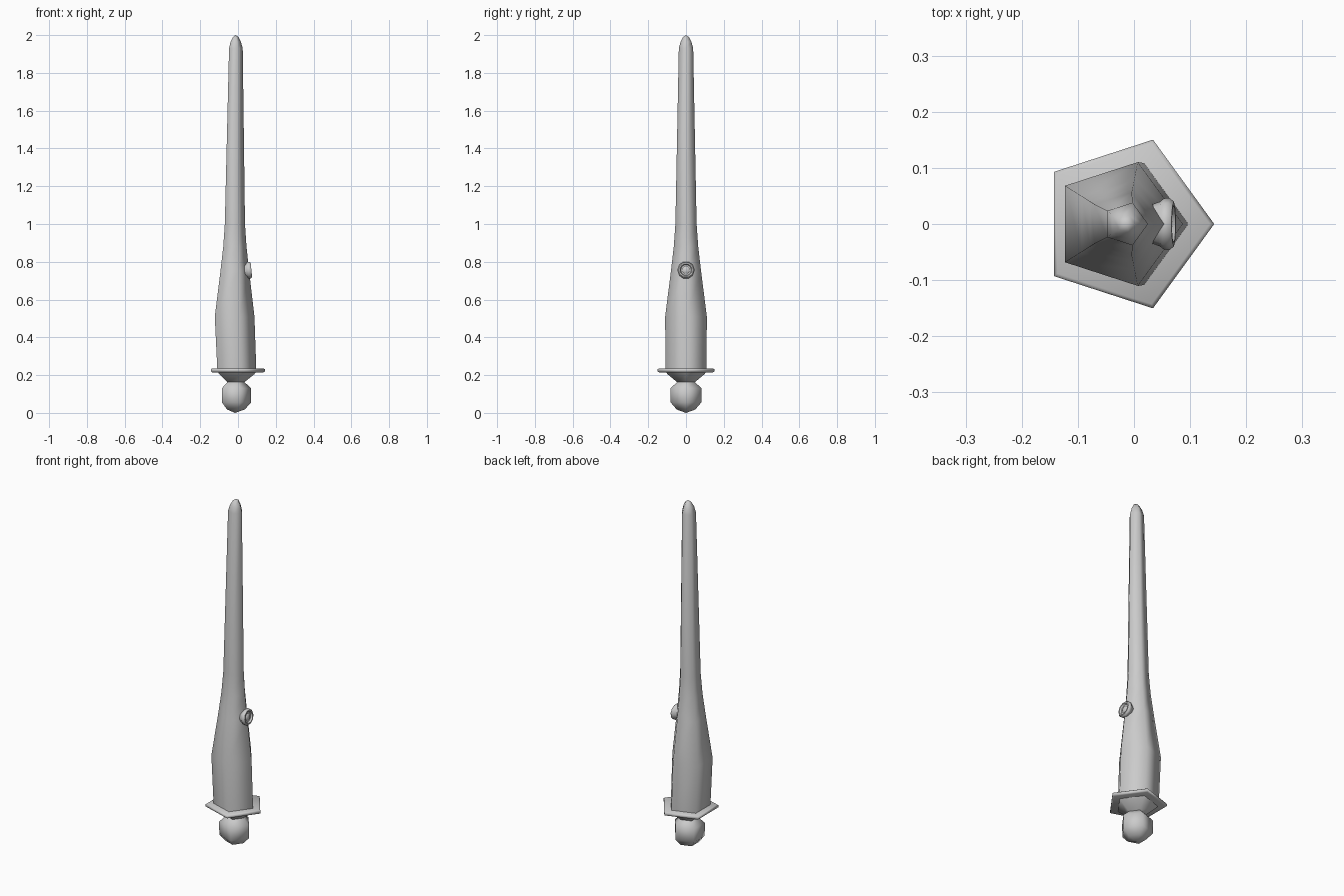
import bpy, bmesh, math
from mathutils import Matrix, Vector

if "Cube" in bpy.data.objects:
    bpy.data.objects.remove(bpy.data.objects["Cube"])


def loft(name, rings, sides, smooth_angle, matrix=None):
    """Skin rings (height, radius, x offset) into a closed solid of given side count."""
    bm = bmesh.new()
    loops = []
    for z, r, cx in rings:
        if r == 0:
            loops.append([bm.verts.new((cx, 0, z))])
        else:
            loops.append([bm.verts.new((cx + r * math.cos(math.tau * i / sides),
                                        r * math.sin(math.tau * i / sides), z))
                          for i in range(sides)])
    for a, b in zip(loops, loops[1:]):
        for i in range(sides):
            j = (i + 1) % sides
            if len(a) == 1:
                bm.faces.new((a[0], b[j], b[i]))
            elif len(b) == 1:
                bm.faces.new((a[i], a[j], b[0]))
            else:
                bm.faces.new((a[i], a[j], b[j], b[i]))
    for cap in (loops[0], loops[-1]):
        if len(cap) > 2:
            bm.faces.new(cap)
    bmesh.ops.recalc_face_normals(bm, faces=bm.faces)
    if matrix:
        bm.transform(matrix)
    mesh = bpy.data.meshes.new(name)
    bm.to_mesh(mesh)
    bm.free()
    obj = bpy.data.objects.new(name, mesh)
    bpy.context.collection.objects.link(obj)
    bpy.ops.object.select_all(action='DESELECT')
    bpy.context.view_layer.objects.active = obj
    obj.select_set(True)
    bpy.ops.object.shade_smooth_by_angle(angle=math.radians(smooth_angle))
    return obj


# Tapered five-sided shaft with rounded point
loft("shaft", [
    (0.225, 0.114, -0.017), (0.51, 0.116, -0.029), (0.75, 0.084, -0.025),
    (0.88, 0.068, -0.023), (1.0, 0.059, -0.022), (1.93, 0.040, -0.015),
    (1.965, 0.030, -0.015), (1.99, 0.016, -0.014), (2.0, 0, -0.013)], 5, 80)

# Thin pentagonal guard with rounded rim
loft("guard", [
    (0.215, 0.150, -0.015), (0.219, 0.158, -0.015),
    (0.231, 0.158, -0.015), (0.236, 0.150, -0.015)], 5, 60)

# Pommel ball flaring up through a neck to the guard
loft("pommel", [
    (0.0, 0, -0.016), (0.018, 0.052, -0.016), (0.055, 0.085, -0.016),
    (0.13, 0.086, -0.016), (0.163, 0.050, -0.016),
    (0.205, 0.103, -0.016), (0.217, 0.112, -0.016)], 5, 80)

# Round button on the leading edge, tilted with the shaft, with a recessed face
axis = Vector((1, 0, 0.1)).normalized()
place = Matrix.Translation((0.05, 0, 0.755)) @ axis.to_track_quat('Z', 'Y').to_matrix().to_4x4()
loft("button", [
    (-0.02, 0.034, 0), (-0.004, 0.040, 0), (0.004, 0.046, 0), (0.014, 0.046, 0),
    (0.021, 0.040, 0), (0.021, 0.033, 0), (0.012, 0.028, 0),
    (0.012, 0.020, 0), (0.017, 0.014, 0), (0.018, 0, 0)], 10, 40, place)
